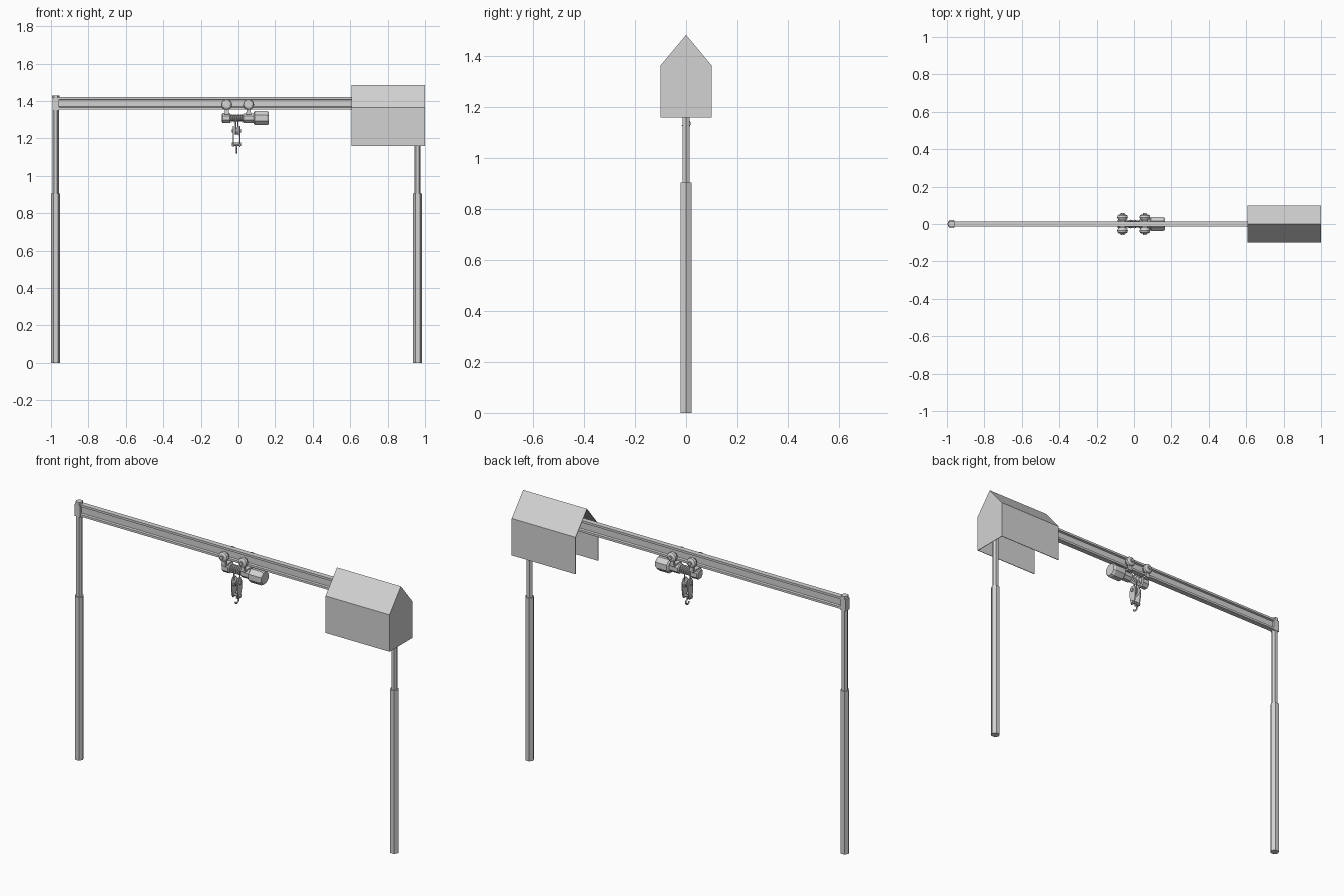
import bpy, bmesh, math
from mathutils import Matrix, Vector

cube = bpy.data.objects.get("Cube")
if cube:
    bpy.data.objects.remove(cube, do_unlink=True)

steel = bpy.data.materials.new("steel_grey")
steel.use_nodes = True
GREY = (0.65, 0.65, 0.65, 1)
steel.diffuse_color = GREY
steel.node_tree.nodes["Principled BSDF"].inputs["Base Color"].default_value = GREY


def finish(name, bm):
    bmesh.ops.recalc_face_normals(bm, faces=bm.faces)
    mesh = bpy.data.meshes.new(name)
    bm.to_mesh(mesh)
    bm.free()
    mesh.materials.append(steel)
    obj = bpy.data.objects.new(name, mesh)
    bpy.context.collection.objects.link(obj)
    return obj


def box(name, lo, hi):
    bm = bmesh.new()
    lo, hi = Vector(lo), Vector(hi)
    size = Matrix.Diagonal((*(hi - lo), 1))
    bmesh.ops.create_cube(bm, size=1, matrix=Matrix.Translation((lo + hi) / 2) @ size)
    return finish(name, bm)


def lathe(name, origin, axis, profile, sides, turn=0.0):
    """Closed turned solid: profile holds (distance along axis, radius) pairs."""
    bm = bmesh.new()
    rot = Vector(axis).to_track_quat('Z', 'Y').to_matrix().to_4x4()
    place = Matrix.Translation(origin) @ rot
    rings = []
    for d, r in profile:
        angles = [turn + math.tau * i / sides for i in range(sides)]
        rings.append([bm.verts.new(place @ Vector((r * math.cos(a), r * math.sin(a), d)))
                      for a in angles])
    for a, b in zip(rings, rings[1:]):
        for i in range(sides):
            j = (i + 1) % sides
            bm.faces.new((a[i], a[j], b[j], b[i]))
    bm.faces.new(rings[0])
    bm.faces.new(rings[-1])
    return finish(name, bm)


def extrude_x(name, outline, x0, x1):
    """Solid from a closed (y, z) outline swept along x."""
    bm = bmesh.new()
    face = bm.faces.new([bm.verts.new((x0, y, z)) for y, z in outline])
    new = bmesh.ops.extrude_face_region(bm, geom=[face])["geom"]
    verts = [v for v in new if isinstance(v, bmesh.types.BMVert)]
    bmesh.ops.translate(bm, verts=verts, vec=(x1 - x0, 0, 0))
    return finish(name, bm)


def tube(name, points, radius):
    curve = bpy.data.curves.new(name, 'CURVE')
    curve.dimensions = '3D'
    curve.bevel_depth = radius
    curve.bevel_resolution = 1
    curve.use_fill_caps = True
    spline = curve.splines.new('POLY')
    spline.points.add(len(points) - 1)
    for p, co in zip(spline.points, points):
        p.co = (*co, 1)
    curve.materials.append(steel)
    obj = bpy.data.objects.new(name, curve)
    bpy.context.collection.objects.link(obj)


X, Y, Z = (1, 0, 0), (0, 1, 0), (0, 0, 1)

# Telescoping hexagonal posts with caps
for side, px in (("right", -0.975), ("left", 0.96)):
    lathe(side + "_post_sleeve", (px, 0, 0), Z, [(0, 0.024), (0.905, 0.024)], 6)
    lathe(side + "_post_inner", (px, 0, 0.9), Z, [(0, 0.017), (0.52, 0.017)], 6)
    lathe(side + "_post_cap", (px, 0, 1.415), Z, [(0, 0.02), (0.015, 0.02)], 6)
    box(side + "_beam_plate", (px - 0.017, -0.016, 1.35), (px + 0.017, 0.016, 1.415))

# I-beam track
half = [(0.0145, 1.354), (0.0145, 1.366), (0.004, 1.369),
        (0.004, 1.405), (0.0145, 1.408), (0.0145, 1.42)]
extrude_x("track_beam", half + [(-y, z) for y, z in reversed(half)], -0.965, 0.95)

# Shelter: folded sheet, closed at the outer end, open below and inward
bm = bmesh.new()
outline = [(-0.1, 1.16), (-0.1, 1.365), (0, 1.485), (0.1, 1.365), (0.1, 1.16)]
inner = [bm.verts.new((0.608, y, z)) for y, z in outline]
outer = [bm.verts.new((1.0, y, z)) for y, z in outline]
for i in range(4):
    bm.faces.new((inner[i], inner[i + 1], outer[i + 1], outer[i]))
bm.faces.new(outer)
shelter = finish("shelter", bm)
# Walls thicken inward whichever way the sheet normals settled
roof = next(p for p in shelter.data.polygons if p.center.z > 1.4)
solid = shelter.modifiers.new("sheet_thickness", 'SOLIDIFY')
solid.thickness = 0.004
solid.offset = -1 if roof.normal.z > 0 else 1

# Trolley: wheel pairs, axle nuts and hangers
for n, wx in (("right", -0.062), ("left", 0.058)):
    for s, face in ((-1, "front"), (1, "back")):
        tag = f"{n}_{face}_"
        lathe(tag + "wheel", (wx, 0, 1.38), (0, s, 0),
              [(0.018, 0.018), (0.026, 0.024), (0.036, 0.029), (0.046, 0.026), (0.052, 0.016)], 12)
        lathe(tag + "axle_nut", (wx, s * 0.05, 1.38), (0, s, 0), [(0, 0.01), (0.01, 0.01)], 6)
        box(tag + "hanger", (wx - 0.011, s * 0.035 - 0.006, 1.33), (wx + 0.011, s * 0.035 + 0.006, 1.372))
    box(n + "_yoke", (wx - 0.014, -0.041, 1.328), (wx + 0.014, 0.041, 1.338))
    box(n + "_neck", (wx - 0.014, -0.015, 1.31), (wx + 0.014, 0.015, 1.33))

# Hoist: gearbox, ribbed drum, coupling and motor along x
T8 = math.pi / 8
lathe("gearbox", (0, 0, 1.308), X,
      [(-0.088, 0.022), (-0.083, 0.029), (-0.045, 0.029), (-0.04, 0.022)], 8, T8)
lathe("drum_core", (0, 0, 1.308), X, [(-0.042, 0.016), (0.032, 0.016)], 12)
for i in range(6):
    dx = -0.033 + i * 0.011
    lathe(f"drum_rib_{i + 1}", (dx, 0, 1.308), X,
          [(-0.003, 0.018), (0, 0.024), (0.003, 0.018)], 12)
lathe("coupling", (0, 0, 1.308), X,
      [(0.028, 0.022), (0.033, 0.028), (0.085, 0.028), (0.09, 0.024)], 8, T8)
lathe("motor", (0, 0, 1.308), X,
      [(0.085, 0.032), (0.092, 0.041), (0.155, 0.041), (0.167, 0.034)], 8, T8)

# Hook block: ropes, sheave, cheeks and cross pin
hx = -0.009
for s in (-1, 1):
    tube(f"rope_{'right' if s < 0 else 'left'}",
         [(hx + s * 0.006, s * 0.016, 1.3), (hx + s * 0.006, s * 0.016, 1.24)], 0.003)
    cheek = "right_" if s < 0 else "left_"
    xs = sorted((hx + s * 0.014, hx + s * 0.02))
    extrude_x(cheek + "cheek", [(-0.012, 1.155), (0.012, 1.155), (0.022, 1.2), (0.022, 1.245),
                               (0.012, 1.265), (-0.012, 1.265), (-0.022, 1.245), (-0.022, 1.2)], *xs)
    for label, z in (("upper", 1.24), ("lower", 1.168)):
        lathe(f"{cheek}{label}_nut", (hx, 0, z), (s, 0, 0), [(0.018, 0.01), (0.027, 0.01)], 6)
lathe("sheave", (hx, 0, 1.24), X,
      [(-0.011, 0.026), (-0.004, 0.019), (0.004, 0.019), (0.011, 0.026)], 12)
lathe("cross_pin", (hx, 0, 1.168), X, [(-0.018, 0.009), (0.018, 0.009)], 8)

# Hook, opening sideways to the track
hook = [(hx, 0, 1.165), (hx, 0, 1.152)]
for i in range(9):
    a = math.radians(100 - i * 33)
    hook.append((hx, 0.0145 * math.cos(a), 1.136 + 0.0145 * math.sin(a)))
tube("hook", hook, 0.0045)
